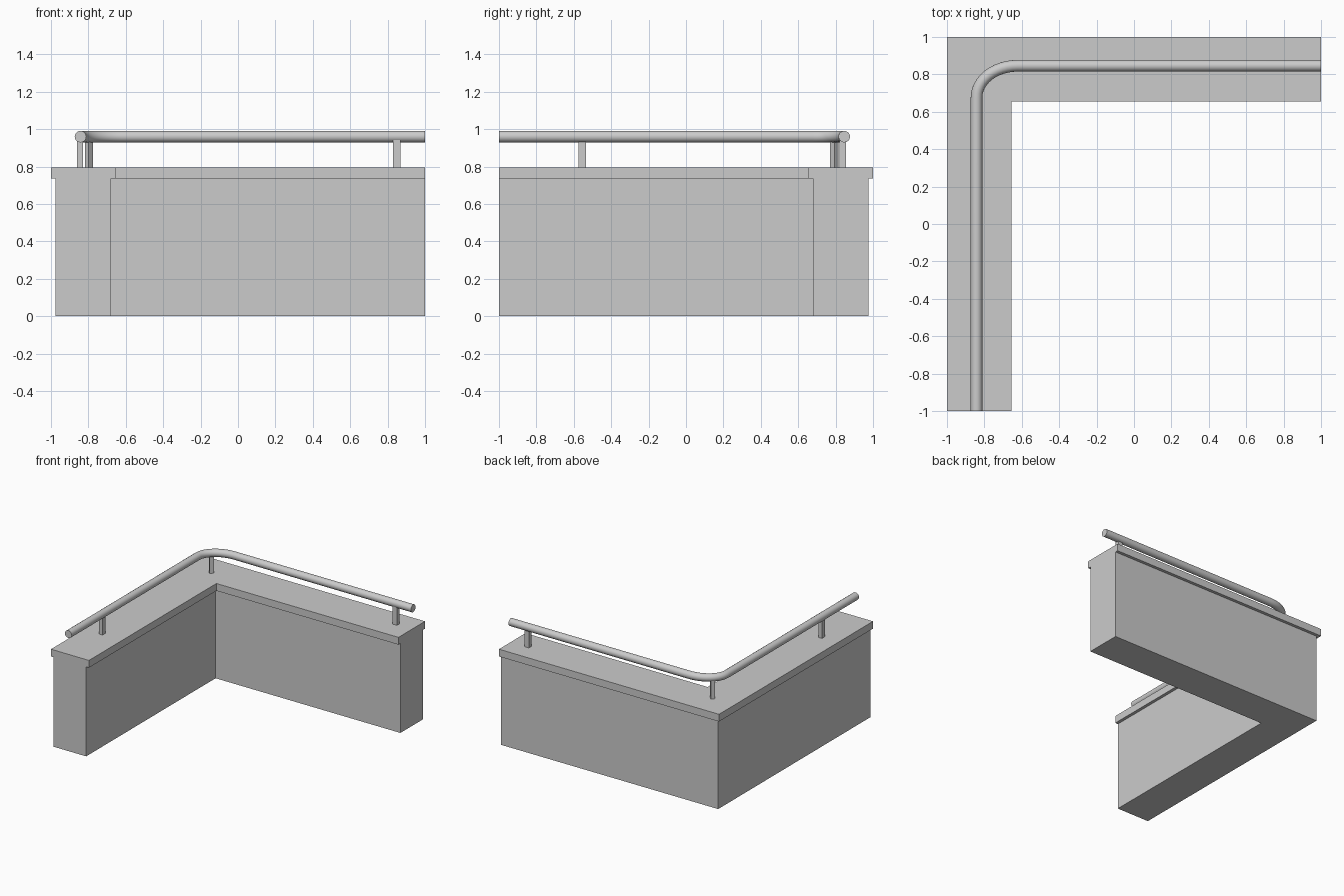
import bpy, math
from mathutils import Vector

cube = bpy.data.objects.get("Cube")
if cube:
    bpy.data.objects.remove(cube, do_unlink=True)

grey = bpy.data.materials.new("plain grey")
grey.use_nodes = True
colour = (0.6, 0.6, 0.6, 1)
grey.diffuse_color = colour
grey.node_tree.nodes["Principled BSDF"].inputs["Base Color"].default_value = colour


def make(name, verts, faces):
    mesh = bpy.data.meshes.new(name)
    mesh.from_pydata(verts, [], faces)
    mesh.materials.append(grey)
    obj = bpy.data.objects.new(name, mesh)
    bpy.context.collection.objects.link(obj)
    return obj


def prism(name, outline, low, high):
    """Extrude a counter-clockwise outline between two heights."""
    n = len(outline)
    verts = [(x, y, z) for z in (low, high) for x, y in outline]
    sides = [(i, (i + 1) % n, n + (i + 1) % n, n + i) for i in range(n)]
    return make(name, verts, [tuple(reversed(range(n))), tuple(range(n, 2 * n))] + sides)


def l_shape(outer, inner):
    return [(-outer, -1), (-inner, -1), (-inner, inner), (1, inner), (1, outer), (-outer, outer)]


def post(name, x, y, width, depth, angle=0):
    c, s = math.cos(angle), math.sin(angle)
    corners = [(-width, -depth), (width, -depth), (width, depth), (-width, depth)]
    outline = [(x + (a * c - b * s) / 2, y + (a * s + b * c) / 2) for a, b in corners]
    return prism(name, outline, 0.79, 0.945)


# L-shaped wall and its overhanging cap
prism("wall", l_shape(0.975, 0.68), 0, 0.735)
prism("wall_cap", l_shape(1, 0.655), 0.735, 0.795)

# Posts under the rail
post("left_post", -0.845, -0.555, 0.033, 0.04)
post("back_post", 0.85, 0.838, 0.04, 0.033)
post("corner_post", -0.797, 0.792, 0.033, 0.03, math.radians(45))

# Round rail with a rounded corner, swept along the wall
rail_x, rail_y, rail_z, radius, sides = -0.842, 0.846, 0.96, 0.031, 16
bend_x, bend_y, steps = 0.22, 0.17, 12
path = [Vector((rail_x, -1, rail_z))]
for i in range(steps + 1):
    t = math.pi / 2 * i / steps
    path.append(Vector((rail_x + bend_x * (1 - math.cos(t)),
                        rail_y - bend_y * (1 - math.sin(t)), rail_z)))
path.append(Vector((1, rail_y, rail_z)))

verts, faces = [], []
for i, p in enumerate(path):
    along = (path[min(i + 1, len(path) - 1)] - path[max(i - 1, 0)]).normalized()
    if i < 2:
        along = Vector((0, 1, 0))
    elif i > len(path) - 3:
        along = Vector((1, 0, 0))
    across = along.cross(Vector((0, 0, 1)))
    for k in range(sides):
        a = 2 * math.pi * k / sides
        verts.append(p + across * radius * math.cos(a) + Vector((0, 0, radius * math.sin(a))))
for i in range(len(path) - 1):
    for k in range(sides):
        a, b = i * sides + k, i * sides + (k + 1) % sides
        faces.append((a, a + sides, b + sides, b))
last = (len(path) - 1) * sides
faces += [tuple(range(sides)), tuple(reversed(range(last, last + sides)))]
rail = make("hand_rail", verts, faces)

bpy.ops.object.select_all(action="DESELECT")
rail.select_set(True)
bpy.context.view_layer.objects.active = rail
bpy.ops.object.shade_smooth_by_angle(angle=math.radians(40))
